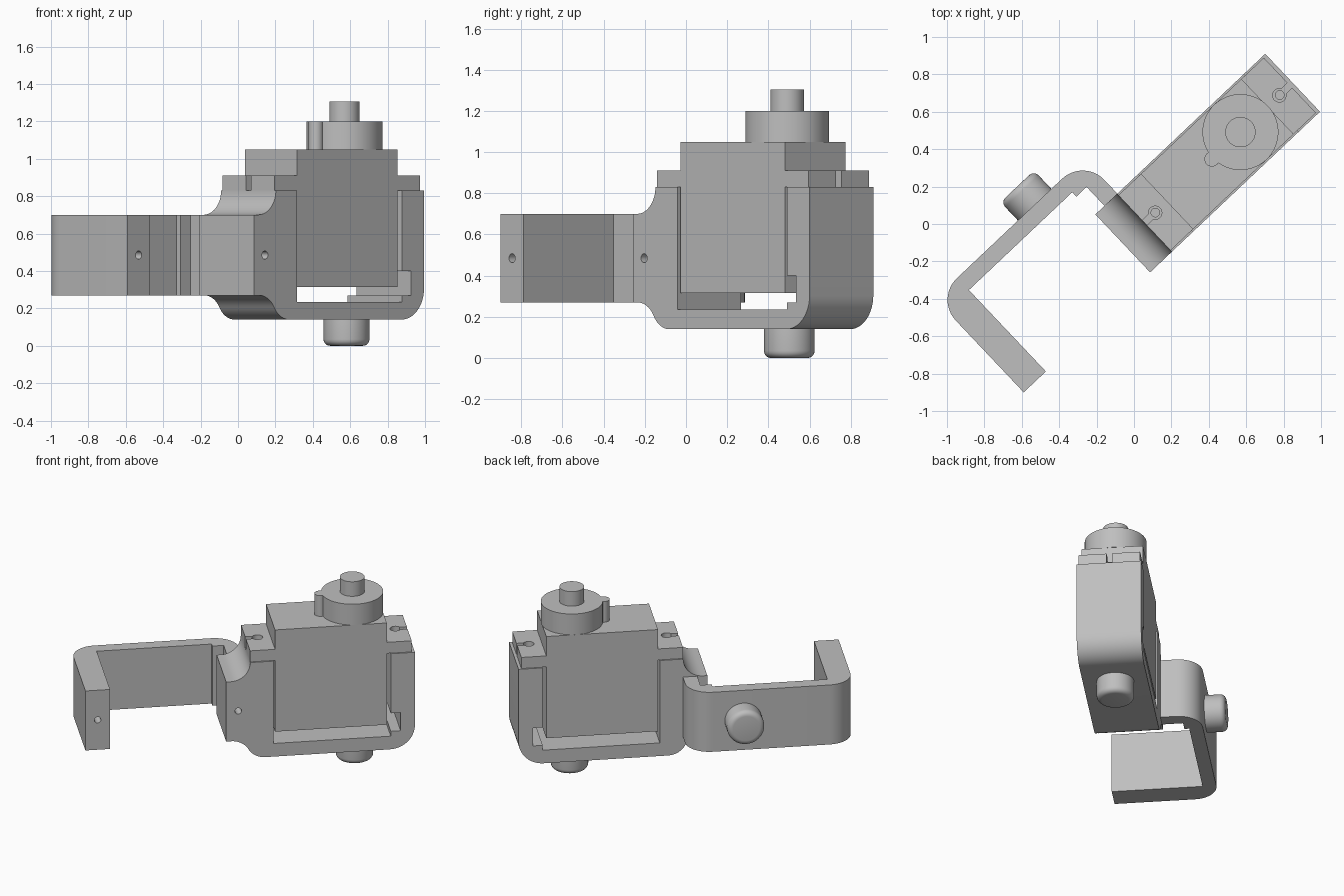
import bpy, bmesh
from math import sin, cos, radians
from mathutils import Matrix, Vector

if "Cube" in bpy.data.objects:
    bpy.data.objects.remove(bpy.data.objects["Cube"], do_unlink=True)

TURN = radians(43.4)          # whole assembly is turned about z
FRONT, BACK = -0.247, 0.179   # depth range of the frame
MID = (FRONT + BACK) / 2

grey = bpy.data.materials.new("plain grey")
grey.use_nodes = True
grey.diffuse_color = (0.52, 0.52, 0.52, 1)
grey.node_tree.nodes["Principled BSDF"].inputs["Base Color"].default_value = (0.52, 0.52, 0.52, 1)


def finish(bm, name):
    bmesh.ops.recalc_face_normals(bm, faces=bm.faces)
    mesh = bpy.data.meshes.new(name)
    bm.to_mesh(mesh)
    bm.free()
    mesh.materials.append(grey)
    obj = bpy.data.objects.new(name, mesh)
    bpy.context.collection.objects.link(obj)
    obj.rotation_euler.z = TURN
    return obj


def arc(cx, cy, r, a, b, n=12):
    angles = [radians(a + (b - a) * i / n) for i in range(n + 1)]
    return [(cx + r * cos(t), cy + r * sin(t)) for t in angles]


def extrude(name, points, lo, hi, axis="Z"):
    """Extrude a flat outline along z, or along y with the outline in x and z."""
    bm = bmesh.new()
    place = (lambda p: (p[0], p[1], lo)) if axis == "Z" else (lambda p: (p[0], lo, p[1]))
    face = bm.faces.new([bm.verts.new(place(p)) for p in points])
    new = bmesh.ops.extrude_face_region(bm, geom=[face])["geom"]
    step = Vector((0, 0, hi - lo)) if axis == "Z" else Vector((0, hi - lo, 0))
    bmesh.ops.translate(bm, vec=step, verts=[g for g in new if isinstance(g, bmesh.types.BMVert)])
    return finish(bm, name)


def box(name, x0, x1, y0, y1, z0, z1):
    return extrude(name, [(x0, y0), (x1, y0), (x1, y1), (x0, y1)], z0, z1)


def cylinder(name, start, end, r, bevel=0, sides=48):
    """Cylinder between two points; the far rim can be rounded."""
    start, end = Vector(start), Vector(end)
    length = (end - start).length
    bm = bmesh.new()
    bmesh.ops.create_cone(bm, cap_ends=True, segments=sides, radius1=r, radius2=r, depth=length)
    if bevel:
        rim = [e for e in bm.edges if all(v.co.z > 0 for v in e.verts)]
        bmesh.ops.bevel(bm, geom=rim, offset=bevel, segments=5, profile=0.5, affect="EDGES")
    turn = Vector((0, 0, 1)).rotation_difference(end - start).to_matrix().to_4x4()
    bm.transform(Matrix.Translation((start + end) / 2) @ turn)
    return finish(bm, name)


def drill(obj, *holes):
    for start, end, r in holes:
        cutter = cylinder("cutter", start, end, r, sides=24)
        cutter.hide_render = True
        mod = obj.modifiers.new("hole", "BOOLEAN")
        mod.operation, mod.solver, mod.object = "DIFFERENCE", "EXACT", cutter
        bpy.context.view_layer.objects.active = obj
        bpy.ops.object.modifier_apply(modifier=mod.name)
        bpy.data.objects.remove(cutter, do_unlink=True)


# U-shaped frame that holds the motor, with a flared neck on the left
s_bend = arc(-0.08, 0.14, 0.13, 90, 30) + arc(0.145, 0.27, 0.13, 210, 270)
frame_outline = (
    [(-0.115, 0.7), (-0.115, 0.27)] + s_bend + arc(0.97, 0.305, 0.165, 270, 360)
    + [(1.135, 0.83), (0.975, 0.83), (0.975, 0.4), (1.04, 0.4), (1.04, 0.27), (0.975, 0.27),
       (0.975, 0.235), (0.2, 0.235), (0.2, 0.83)]
    + arc(-0.085, 0.83, 0.13, 0, -90))
frame = extrude("motor_frame", frame_outline, FRONT, BACK, "Y")
drill(frame,
      ((0.125, MID, 0.6), (0.125, MID, 0.9), 0.023),
      ((1.04, MID, 0.6), (1.04, MID, 0.9), 0.023),
      ((-0.035, FRONT - 0.1, 0.485), (-0.035, FRONT + 0.15, 0.485), 0.022))

# Hooked arm reaching left and forward from the frame
arm_outline = (
    [(0.047, BACK - 0.01)] + arc(-0.113, 0.28, 0.16, 0, 90) + arc(-0.887, 0.28, 0.16, 90, 180)
    + [(-1.047, -0.249), (-0.884, -0.249), (-0.884, 0.35), (-0.123, 0.35),
       (-0.123, 0.318), (-0.048, 0.318), (-0.048, BACK - 0.01)])
arm = extrude("hooked_arm", arm_outline, 0.27, 0.7)
drill(arm, ((-0.966, -0.35, 0.485), (-0.966, -0.1, 0.485), 0.022))

# Motor body
M0, M1 = 0.21, 0.95
m_front, m_back = FRONT + 0.01, BACK - 0.01
motor = box("motor_body", M0, M1, m_front, m_back, 0.315, 1.05)

# Mounting tabs with keyhole slots, mirrored about the motor centre
centre = (M0 + M1) / 2
tab_end = 1.115
keyhole = arc(1.037, MID, 0.036, 30, 330, 24)
tab = [(M1, m_front), (M1, m_back), (tab_end, m_back), (tab_end, keyhole[0][1])]
tab += keyhole + [(tab_end, keyhole[-1][1]), (tab_end, m_front)]
for side, name in ((1, "right_tab"), (-1, "left_tab")):
    extrude(name, [(centre + side * (x - centre), y) for x, y in tab], 0.83, 0.91)

# Output gear housing with side bump, and shaft
K = 0.751
cylinder("gear_housing", (K, MID, 1.05), (K, MID, 1.2), 0.203, sides=64)
cylinder("housing_bump", (K - 0.21, MID, 1.05), (K - 0.21, MID, 1.2), 0.04, sides=32)
cylinder("output_shaft", (K, MID, 1.2), (K, MID, 1.305), 0.081)

# Rounded pivot pins below the frame and behind the arm
cylinder("lower_pivot", (K + 0.015, MID, 0.145), (K + 0.015, MID, 0), 0.123, 0.035)
cylinder("rear_pivot", (-0.315, 0.435, 0.485), (-0.315, 0.575, 0.485), 0.123, 0.035)

# Smooth the curved surfaces and keep edges sharp
bpy.ops.object.select_all(action="DESELECT")
for obj in bpy.context.collection.objects:
    if obj.type == "MESH" and grey.name in obj.data.materials:
        obj.select_set(True)
        bpy.context.view_layer.objects.active = obj
bpy.ops.object.shade_smooth_by_angle(angle=radians(30))
